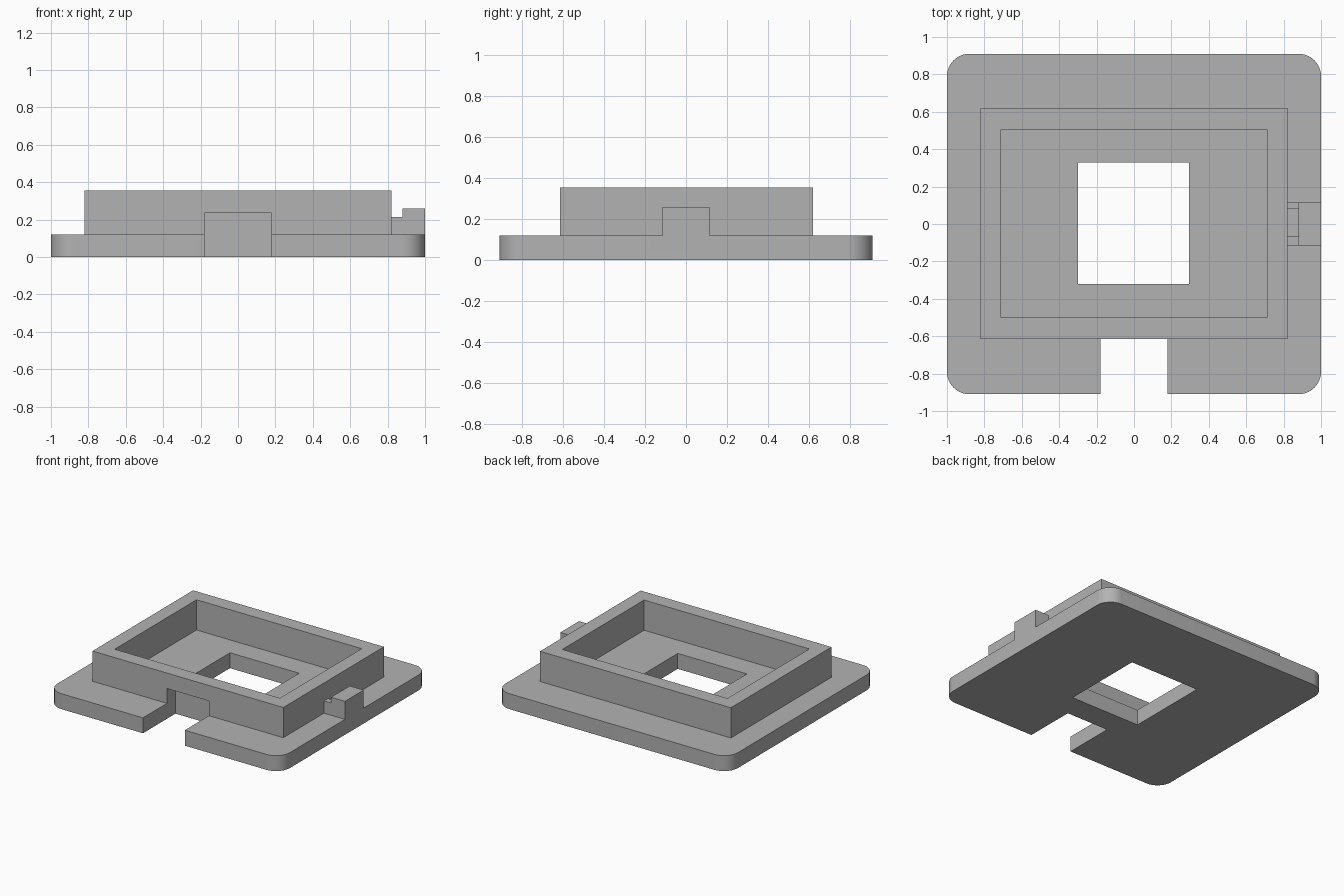
import bpy
import bmesh
import math

cube = bpy.data.objects.get("Cube")
if cube:
    bpy.data.objects.remove(cube, do_unlink=True)

grey = bpy.data.materials.new("plain grey")
grey.use_nodes = True
grey.diffuse_color = (0.45, 0.45, 0.45, 1)
grey.node_tree.nodes["Principled BSDF"].inputs["Base Color"].default_value = (0.45, 0.45, 0.45, 1)


def box(name, x, y, z, radius=0):
    """Box spanning three (low, high) ranges, with optional rounded upright edges."""
    bm = bmesh.new()
    bmesh.ops.create_cube(bm, size=1)
    for v in bm.verts:
        for axis, span in enumerate((x, y, z)):
            v.co[axis] = span[0] if v.co[axis] < 0 else span[1]
    if radius:
        upright = [e for e in bm.edges
                   if abs(e.verts[0].co.z - e.verts[1].co.z) > 0.01]
        bmesh.ops.bevel(bm, geom=upright, offset=radius, segments=10,
                        profile=0.5, affect='EDGES')
    mesh = bpy.data.meshes.new(name)
    bm.to_mesh(mesh)
    bm.free()
    mesh.materials.append(grey)
    obj = bpy.data.objects.new(name, mesh)
    bpy.context.collection.objects.link(obj)
    return obj


def combine(target, tool, operation):
    """Apply an exact boolean, then discard the tool object."""
    tool.hide_render = True
    mod = target.modifiers.new(operation.lower(), 'BOOLEAN')
    mod.operation = operation
    mod.solver = 'EXACT'
    mod.object = tool
    bpy.context.view_layer.objects.active = target
    bpy.ops.object.modifier_apply(modifier=mod.name)
    bpy.data.objects.remove(tool, do_unlink=True)


PLATE_TOP = 0.12
RIM_TOP = 0.355
LIP_TOP = 0.215

# Base plate with rounded corners and the raised rectangular rim
base = box("base_plate", (-1, 1), (-0.91, 0.91), (0, PLATE_TOP), radius=0.12)
combine(base, box("rim", (-0.82, 0.82), (-0.615, 0.62), (0.05, RIM_TOP)), 'UNION')

# Tray recess, window through the floor, and front notch running under the rim
cuts = {
    "tray_cut": ((-0.71, 0.71), (-0.5, 0.505), (PLATE_TOP, 0.5)),
    "window_cut": ((-0.3, 0.295), (-0.32, 0.33), (-0.1, 0.3)),
    "notch_cut": ((-0.18, 0.18), (-1.1, -0.51), (-0.1, 0.235)),
}
for name, spans in cuts.items():
    combine(base, box(name, *spans), 'DIFFERENCE')

# Side tab: tall outer block and two low lips with a slot between them
tab_parts = {
    "tab_block": ((0.88, 1), (-0.115, 0.115), (0.05, 0.26)),
    "tab_front_lip": ((0.8, 0.9), (-0.115, -0.065), (0.05, LIP_TOP)),
    "tab_back_lip": ((0.8, 0.9), (0.08, 0.115), (0.05, LIP_TOP)),
}
for name, spans in tab_parts.items():
    combine(base, box(name, *spans), 'UNION')

# Smooth rounded corners, sharp edges elsewhere
bpy.ops.object.select_all(action='DESELECT')
base.select_set(True)
bpy.context.view_layer.objects.active = base
bpy.ops.object.shade_smooth_by_angle(angle=math.radians(30))
